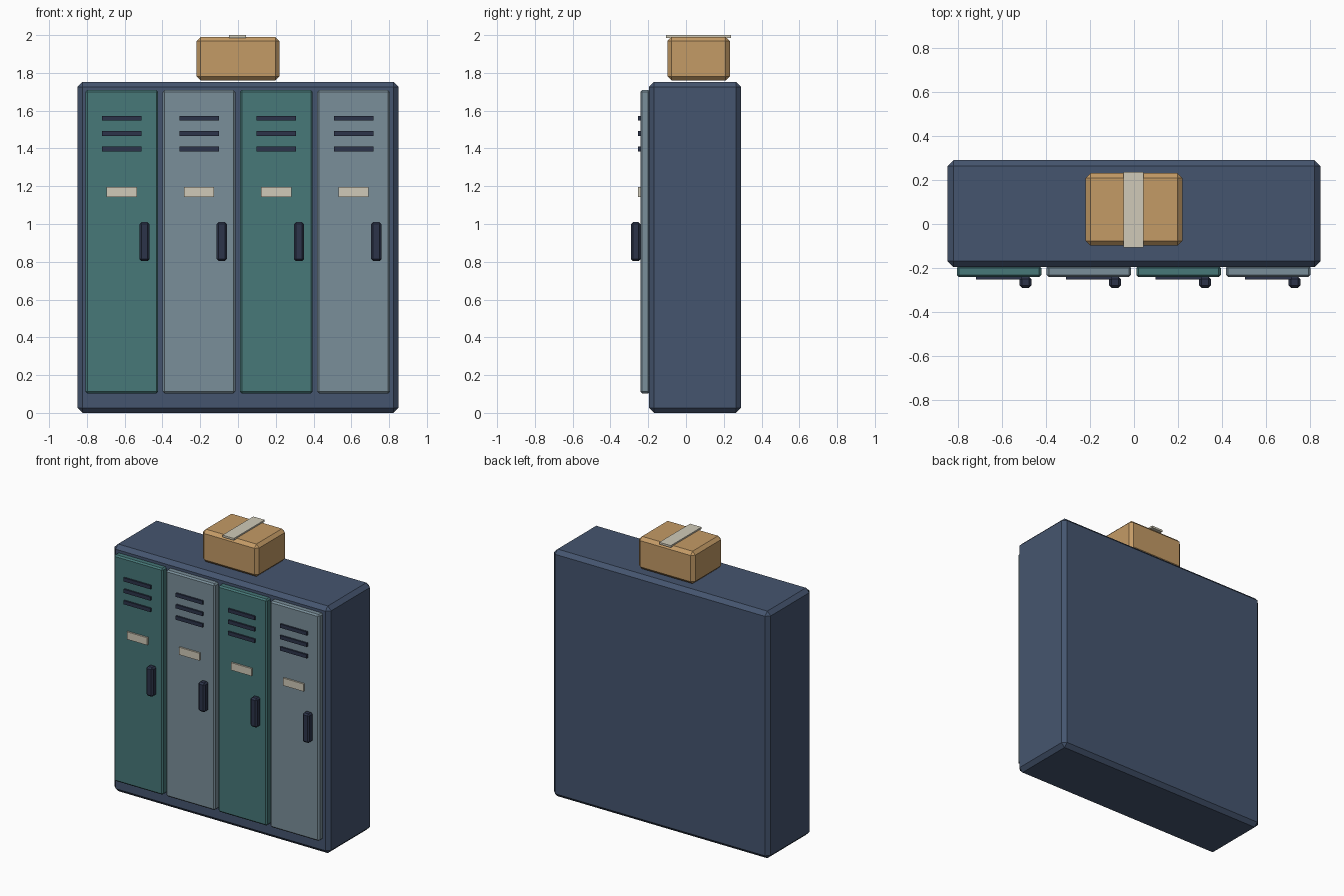
import bpy

if "Cube" in bpy.data.objects:
    bpy.data.objects.remove(bpy.data.objects["Cube"])


def material(name, rgb):
    # sRGB 0-255 to linear flat colour
    lin = [((c / 255 + 0.055) / 1.055) ** 2.4 for c in rgb]
    m = bpy.data.materials.new(name)
    m.diffuse_color = (*lin, 1)
    m.use_nodes = True
    m.node_tree.nodes["Principled BSDF"].inputs["Base Color"].default_value = m.diffuse_color
    return m


NAVY = material("navy_blue", (69, 85, 111))
TEAL = material("teal_green", (71, 120, 121))
GREY = material("blue_grey", (122, 143, 154))
DARK = material("dark_navy", (44, 52, 74))
CREAM = material("cream", (208, 202, 184))
CARD = material("cardboard", (196, 155, 102))


def block(name, mat, x, y, z, bevel=0.0):
    """Box spanning the (low, high) pairs x, y, z, with chamfered edges."""
    bpy.ops.mesh.primitive_cube_add(size=1)
    ob = bpy.context.object
    ob.name = name
    spans = (x, y, z)
    size = [b - a for a, b in spans]
    mid = [(a + b) / 2 for a, b in spans]
    for v in ob.data.vertices:
        v.co = [v.co[i] * size[i] for i in range(3)]
    ob.location = mid
    ob.data.materials.append(mat)
    if bevel:
        mod = ob.modifiers.new("chamfer", "BEVEL")
        mod.width = bevel
        mod.segments = 1
    return ob


def around(c, w):
    return (c - w / 2, c + w / 2)


# Locker cabinet
block("cabinet", NAVY, (-0.85, 0.85), (-0.196, 0.291), (0, 1.753), 0.027)

# Four doors with vents, name plate and handle
for i in range(4):
    cx = -0.615 + i * 0.409
    n = i + 1
    block(f"door_{n}", GREY if i % 2 else TEAL,
          around(cx, 0.385), (-0.242, -0.19), (0.103, 1.709), 0.01)
    for k in range(3):
        block(f"vent_{n}_{k + 1}", DARK,
              around(cx, 0.21), (-0.254, -0.235), around(1.56 - k * 0.081, 0.026))
    block(f"label_plate_{n}", CREAM,
          around(cx, 0.16), (-0.254, -0.235), around(1.17, 0.053))
    block(f"handle_{n}", DARK,
          around(cx + 0.12, 0.054), (-0.291, -0.24), (0.803, 1.01), 0.011)

# Cardboard box on top with a strip of tape
block("cardboard_box", CARD, (-0.22, 0.22), (-0.099, 0.232), (1.76, 1.99), 0.022)
block("tape_strip", CREAM, around(-0.002, 0.09), (-0.107, 0.238), (1.986, 2.0))
